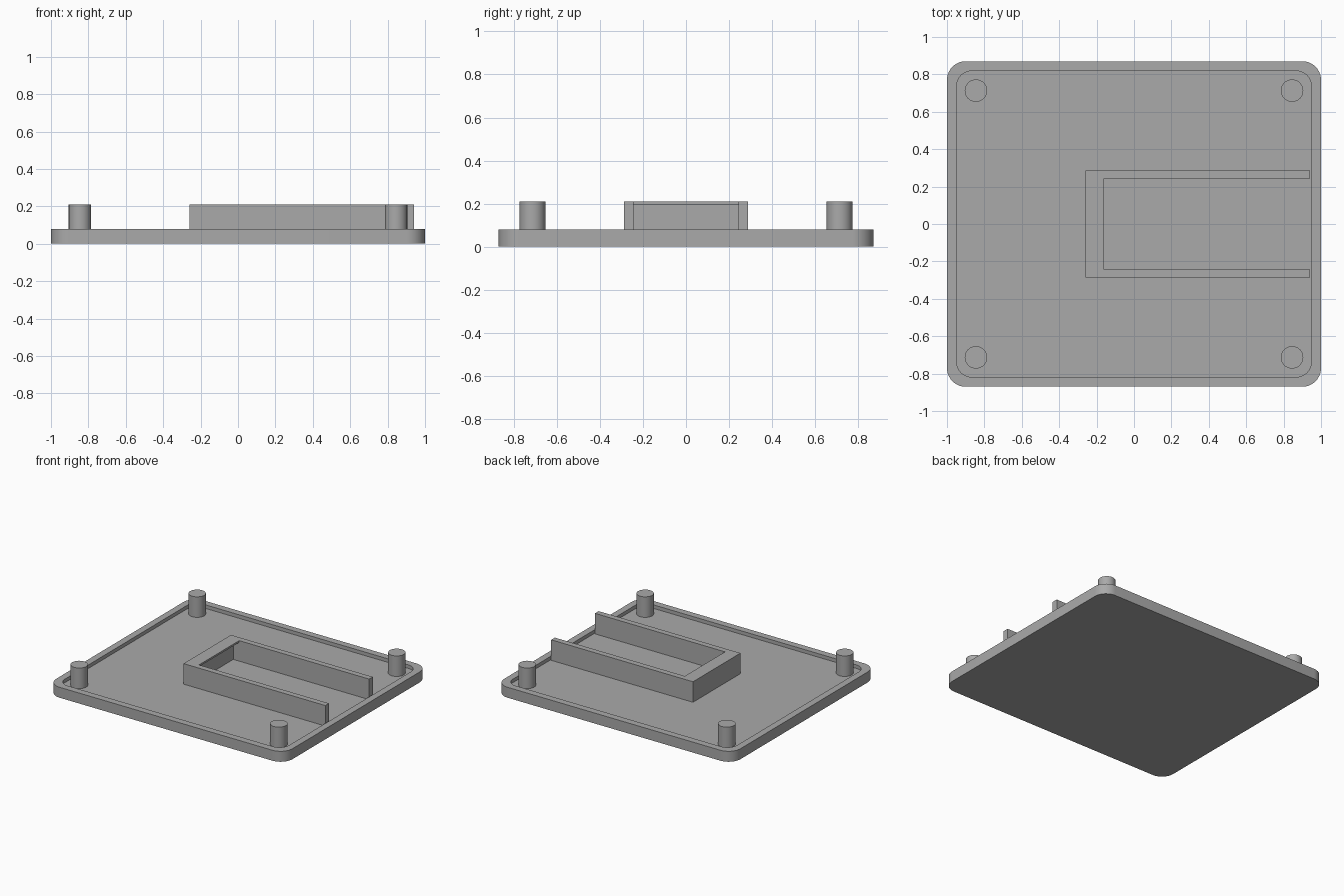
import bpy, bmesh, math

default = bpy.data.objects.get("Cube")
if default:
    bpy.data.objects.remove(default)

LENGTH, WIDTH = 1.0, 0.87        # half sizes of the tray
RIM_TOP, FLOOR, TOP = 0.08, 0.053, 0.21
WALL = 0.052

grey = bpy.data.materials.new("plain grey")
grey.use_nodes = True
colour = (0.4, 0.4, 0.4, 1)
grey.diffuse_color = colour
grey.node_tree.nodes["Principled BSDF"].inputs["Base Color"].default_value = colour


def make_object(name, bm):
    bmesh.ops.recalc_face_normals(bm, faces=bm.faces[:])
    mesh = bpy.data.meshes.new(name)
    bm.to_mesh(mesh)
    bm.free()
    mesh.materials.append(grey)
    obj = bpy.data.objects.new(name, mesh)
    bpy.context.collection.objects.link(obj)
    return obj


def smooth(obj):
    bpy.ops.object.select_all(action='DESELECT')
    obj.select_set(True)
    bpy.context.view_layer.objects.active = obj
    bpy.ops.object.shade_smooth_by_angle(angle=math.radians(30))


def rounded_loop(bm, hx, hy, radius, z, steps=10):
    """Ring of vertices around a rounded rectangle."""
    verts = []
    for corner, (sx, sy) in enumerate([(1, 1), (-1, 1), (-1, -1), (1, -1)]):
        for i in range(steps + 1):
            a = (corner + i / steps) * math.pi / 2
            verts.append(bm.verts.new((sx * (hx - radius) + radius * math.cos(a),
                                       sy * (hy - radius) + radius * math.sin(a), z)))
    return verts


def extrude_profile(name, points, half_depth):
    """Extrude an x-z outline along y."""
    bm = bmesh.new()
    face = bm.faces.new([bm.verts.new((x, -half_depth, z)) for x, z in points])
    out = bmesh.ops.extrude_face_region(bm, geom=[face])
    moved = [v for v in out["geom"] if isinstance(v, bmesh.types.BMVert)]
    bmesh.ops.translate(bm, verts=moved, vec=(0, 2 * half_depth, 0))
    return make_object(name, bm)


# Shallow tray with a raised rim
bm = bmesh.new()
inner = (LENGTH - WALL, WIDTH - WALL, 0.08)
loops = [rounded_loop(bm, LENGTH, WIDTH, 0.1, 0),
         rounded_loop(bm, LENGTH, WIDTH, 0.1, RIM_TOP),
         rounded_loop(bm, *inner, RIM_TOP),
         rounded_loop(bm, *inner, FLOOR)]
for low, high in zip(loops, loops[1:]):
    for i in range(len(low)):
        j = (i + 1) % len(low)
        bm.faces.new((low[i], low[j], high[j], high[i]))
bm.faces.new(loops[0])
bm.faces.new(loops[-1])
smooth(make_object("tray", bm))

# Corner posts
for side, sx in (("left", 1), ("right", -1)):
    for end, sy in (("front", -1), ("back", 1)):
        bm = bmesh.new()
        bottom = FLOOR - 0.01
        bmesh.ops.create_cone(bm, cap_ends=True, segments=48, radius1=0.06,
                              radius2=0.06, depth=TOP - bottom)
        bmesh.ops.translate(bm, verts=bm.verts[:],
                            vec=(sx * 0.845, sy * 0.713, (TOP + bottom) / 2))
        smooth(make_object(f"{end}_{side}_post", bm))

# Open-ended holder with an undercut ledge at its closed end
base = FLOOR - 0.01
holder = extrude_profile("holder", [(-0.26, base), (0.94, base),
                                    (0.94, TOP), (-0.26, TOP)], 0.287)
cutter = extrude_profile("holder_cutter",
                         [(-0.21, 0), (1.1, 0), (1.1, 0.3), (-0.16, 0.3),
                          (-0.16, 0.196), (-0.21, 0.196)], 0.243)
cutter.hide_render = True
cut = holder.modifiers.new("opening", 'BOOLEAN')
cut.operation = 'DIFFERENCE'
cut.solver = 'EXACT'
cut.object = cutter
bpy.ops.object.select_all(action='DESELECT')
holder.select_set(True)
bpy.context.view_layer.objects.active = holder
bpy.ops.object.modifier_apply(modifier=cut.name)
bpy.data.objects.remove(cutter)
